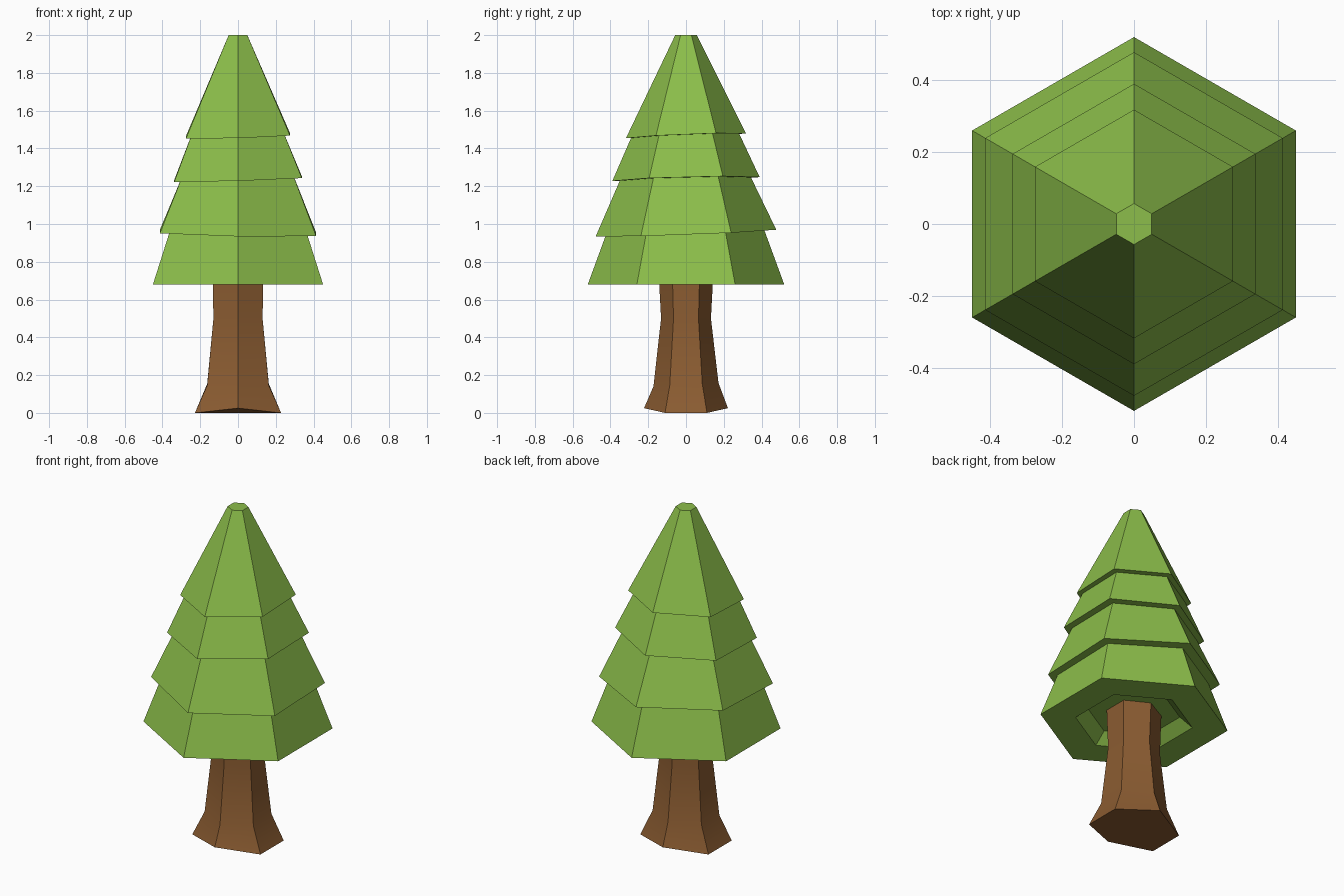
import bpy
import bmesh
from math import cos, sin, pi, radians

cube = bpy.data.objects.get("Cube")
if cube:
    bpy.data.objects.remove(cube, do_unlink=True)

SIDES = 6


def material(name, rgb):
    mat = bpy.data.materials.new(name)
    mat.use_nodes = True
    mat.diffuse_color = (*rgb, 1)
    mat.node_tree.nodes["Principled BSDF"].inputs["Base Color"].default_value = (*rgb, 1)
    return mat


def hexagon(bm, rx, ry, height):
    """Ring with corners on the y axis; height is a function of x, y and corner index."""
    ring = []
    for i in range(SIDES):
        a = pi / 2 + i * 2 * pi / SIDES
        x, y = rx / cos(pi / 6) * cos(a), ry * sin(a)
        ring.append(bm.verts.new((x, y, height(x, y, i))))
    return ring


def loft(name, rings, mat):
    """Skin a list of (rx, ry, height) rings and cap both ends."""
    bm = bmesh.new()
    loops = [hexagon(bm, *ring) for ring in rings]
    for low, high in zip(loops, loops[1:]):
        for i in range(SIDES):
            j = (i + 1) % SIDES
            bm.faces.new((low[i], low[j], high[j], high[i]))
    bm.faces.new(loops[0][::-1])
    bm.faces.new(loops[-1])
    bmesh.ops.recalc_face_normals(bm, faces=bm.faces[:])
    mesh = bpy.data.meshes.new(name)
    bm.to_mesh(mesh)
    bm.free()
    mesh.materials.append(mat)
    obj = bpy.data.objects.new(name, mesh)
    bpy.context.collection.objects.link(obj)
    return obj


def plane(z, slope_x=0, slope_y=0):
    return lambda x, y, i: z + slope_x * x + slope_y * y


def tier_ring(radius, height):
    return (radius * cos(pi / 6), radius, height)


leaf = material("leaf green", (0.262, 0.515, 0.069))
bark = material("bark brown", (0.258, 0.107, 0.031))

# Trunk with flared foot; front and back corners of the foot lift slightly
trunk = loft("trunk", [
    (0.228, 0.222, lambda x, y, i: 0.025 if i % 3 == 0 else 0.0),
    (0.163, 0.172, plane(0.15, 0, 0.05)),
    (0.130, 0.132, plane(0.50)),
    (0.136, 0.148, plane(0.80)),
], bark)
bpy.ops.object.select_all(action='DESELECT')
trunk.select_set(True)
bpy.context.view_layer.objects.active = trunk
bpy.ops.object.shade_smooth_by_angle(angle=radians(35))

# Lowest foliage tier with a recess under it around the trunk
loft("foliage_tier_bottom", [
    tier_ring(0.255, plane(0.74)),
    tier_ring(0.325, plane(0.68)),
    tier_ring(0.52, plane(0.68)),
    tier_ring(0.41, plane(0.98)),
], leaf)

# Upper tiers: bottom radius, bottom z, tilt in x and y, top radius, top z
tiers = {
    "foliage_tier_lower": (0.478, 0.952, -0.018, 0.037, 0.335, 1.265),
    "foliage_tier_upper": (0.39, 1.238, 0.03, 0.026, 0.276, 1.49),
    "foliage_tier_top": (0.318, 1.467, 0.027, 0.04, 0.057, 2.0),
}
for name, (r0, z0, tilt_x, tilt_y, r1, z1) in tiers.items():
    loft(name, [
        tier_ring(r0, plane(z0, tilt_x, tilt_y)),
        tier_ring(r1, plane(z1)),
    ], leaf)
